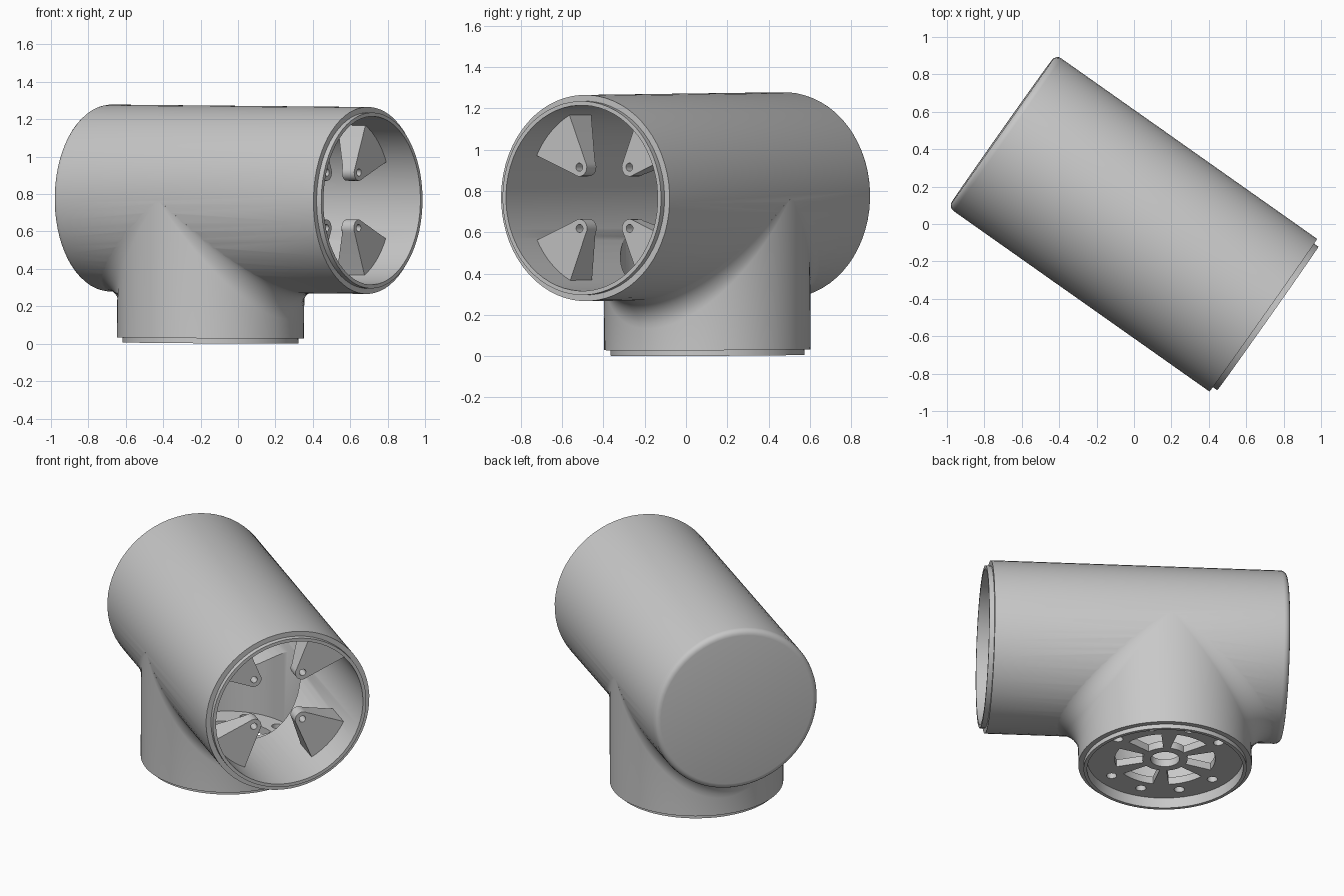
import bpy, bmesh
from math import sin, cos, pi, radians
from mathutils import Matrix, Vector

if "Cube" in bpy.data.objects:
    bpy.data.objects.remove(bpy.data.objects["Cube"], do_unlink=True)

AXIS_Z = 0.77       # height of the main tube axis
STEM_U = -0.18      # position of the stem along the tube
R, BORE, LIP = 0.5, 0.45, 0.47
HALF = 0.87         # half length of the main tube
FILLET = 0.14
SEG = 64

PLACE = (Matrix.Translation((0, 0, 0.0025)) @ Matrix.Rotation(radians(-35.2), 4, 'Z')
         @ Matrix.Rotation(radians(0.45), 4, 'Y'))
# Turns a z-axis revolve into one along the tube
ALONG = Matrix.Translation((0, 0, AXIS_Z)) @ Matrix.Rotation(pi / 2, 4, 'Y')
STEM = Matrix.Translation((STEM_U, 0, 0))

grey = bpy.data.materials.new("plain_grey")
grey.use_nodes = True
grey.diffuse_color = (0.58, 0.58, 0.58, 1)
grey.node_tree.nodes["Principled BSDF"].inputs["Base Color"].default_value = (0.58, 0.58, 0.58, 1)


def loft(name, rings, matrix=Matrix()):
    """Closed solid skinned over rings of equal point count."""
    bm = bmesh.new()
    loops = [[bm.verts.new(matrix @ Vector(p)) for p in ring] for ring in rings]
    n = len(loops[0])
    for a, b in zip(loops, loops[1:]):
        for i in range(n):
            j = (i + 1) % n
            bm.faces.new((a[i], a[j], b[j], b[i]))
    bm.faces.new(loops[0][::-1])
    bm.faces.new(loops[-1])
    bmesh.ops.recalc_face_normals(bm, faces=bm.faces)
    mesh = bpy.data.meshes.new(name)
    bm.to_mesh(mesh)
    bm.free()
    mesh.materials.append(grey)
    obj = bpy.data.objects.new(name, mesh)
    bpy.context.collection.objects.link(obj)
    return obj


def angles(n):
    return [(i + 0.5) * 2 * pi / n for i in range(n)]


def circle(r, z, n=SEG):
    return [(r * cos(t), r * sin(t), z) for t in angles(n)]


def revolve(name, profile, matrix=Matrix(), n=SEG):
    return loft(name, [circle(r, z, n) for r, z in profile], matrix)


def boolean(obj, other, operation):
    mod = obj.modifiers.new(operation, 'BOOLEAN')
    mod.operation, mod.solver, mod.object = operation, 'EXACT', other
    bpy.context.view_layer.objects.active = obj
    bpy.ops.object.modifier_apply(modifier=mod.name)
    bpy.data.objects.remove(other, do_unlink=True)


def finish(obj):
    obj.data.transform(PLACE)
    bpy.ops.object.select_all(action='DESELECT')
    obj.select_set(True)
    bpy.context.view_layer.objects.active = obj
    bpy.ops.object.shade_smooth_by_angle(angle=radians(30))


# Main tube: rounded closed end, stepped lip at the open end
profile = [(R - 0.035 + 0.035 * sin(a), -HALF + 0.035 - 0.035 * cos(a))
           for a in [k * pi / 8 for k in range(5)]]
profile += [(R, HALF - 0.03), (LIP, HALF - 0.03), (LIP, HALF)]
body = revolve("tee_body", profile, ALONG)

# Stem: stepped lip, then a flare that blends into the tube
turn = angles(96)


def blend_ring(a):
    ring = []
    for t in turn:
        c = cos(t)
        rho = FILLET * abs(c)
        side = 1 if c > 0 else -1
        ring.append((R * c + side * rho * (1 - cos(a)), R * sin(t),
                     AXIS_Z - (R - 0.002) * abs(c) - rho * (1 - sin(a))))
    return ring


rings = [circle(LIP, 0, 96), circle(LIP, 0.027, 96), circle(R, 0.027, 96)]
rings += [blend_ring(k * pi / 16) for k in range(9)]
rings.append(circle(0.2, AXIS_Z, 96))
boolean(body, loft("stem", rings, STEM), 'UNION')

# Hollow out the tube and the stem
boolean(body, revolve("tube_bore", [(BORE, -HALF + 0.05), (BORE, 1.0)], ALONG), 'DIFFERENCE')
stem_bore = [(BORE, -0.1), (BORE, 0.065), (0.42, 0.065), (0.42, AXIS_Z)]
boolean(body, revolve("stem_bore", stem_bore, STEM), 'DIFFERENCE')
finish(body)

# Vented plate recessed in the stem
plate = revolve("vent_plate", [(0.428, 0.064), (0.428, 0.11)], STEM)
boolean(plate, revolve("centre_hole", [(0.084, 0), (0.084, 0.2)], STEM, 32), 'DIFFERENCE')
for k in range(6):
    mid = k * pi / 3
    sweep = [mid + radians(d) for d in range(-21, 22, 6)]
    outline = [(0.29 * cos(t), 0.29 * sin(t)) for t in sweep]
    outline += [(0.13 * cos(t), 0.13 * sin(t)) for t in reversed(sweep)]
    vent = loft("vent", [[(x, y, z) for x, y in outline] for z in (0, 0.2)], STEM)
    boolean(plate, vent, 'DIFFERENCE')
for k in range(10):
    if k % 5 == 0:
        continue
    t = k * pi / 5
    spot = STEM @ Matrix.Translation((0.36 * cos(t), 0.36 * sin(t), 0))
    boolean(plate, revolve("screw_hole", [(0.03, 0), (0.03, 0.2)], spot, 16), 'DIFFERENCE')
finish(plate)

# Four screw tabs inside the open end, deeper towards the wall
TAB_U = 0.68
outline = [(0.21 - 0.045 * cos(a), 0.045 * sin(a))
           for a in [radians(d) for d in range(-80, 81, 16)]]
outline += [(0.46 * cos(radians(d)), 0.46 * sin(radians(d))) for d in (18, 12, 6, 0, -6, -12, -18)]
front = [(TAB_U, p, q) for p, q in outline]
back = [(TAB_U - 0.08 - 0.45 * max(0, p - 0.2), p, q) for p, q in outline]
for k in range(4):
    spin = Matrix.Translation((0, 0, AXIS_Z)) @ Matrix.Rotation(pi / 4 + k * pi / 2, 4, 'X')
    tab = loft("screw_tab_%d" % (k + 1), [front, back], spin)
    hole = revolve("tab_hole", [(0.02, 0.4), (0.02, 0.8)],
                   spin @ Matrix.Translation((0, 0.21, 0)) @ Matrix.Rotation(pi / 2, 4, 'Y'), 16)
    boolean(tab, hole, 'DIFFERENCE')
    finish(tab)
